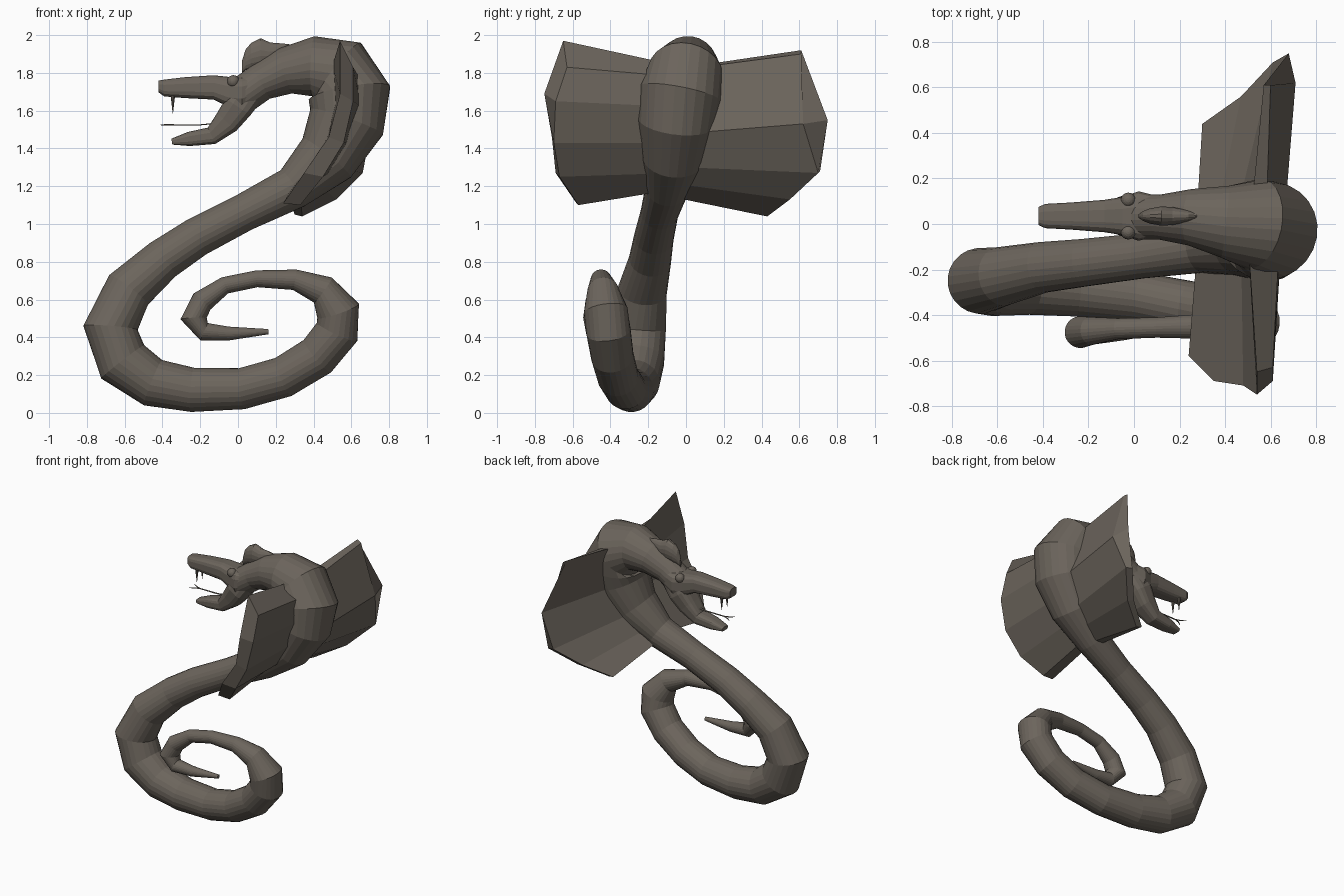
import bpy, bmesh, math
from mathutils import Vector

scales = bpy.data.materials.new("grey_brown")
scales.diffuse_color = (0.15, 0.13, 0.108, 1)
MID = 0.035   # y of the head's symmetry plane


def skin(name, rings):
    """Close a surface over equally sized rings of points."""
    bm = bmesh.new()
    rows = [[bm.verts.new(p) for p in ring] for ring in rings]
    n = len(rows[0])
    for a, b in zip(rows, rows[1:]):
        for i in range(n):
            j = (i + 1) % n
            bm.faces.new((a[i], a[j], b[j], b[i]))
    bm.faces.new(rows[0])
    bm.faces.new(rows[-1])
    bmesh.ops.recalc_face_normals(bm, faces=bm.faces)
    return finish(name, bm)


def finish(name, bm):
    me = bpy.data.meshes.new(name)
    bm.to_mesh(me)
    bm.free()
    me.materials.append(scales)
    ob = bpy.data.objects.new(name, me)
    bpy.context.collection.objects.link(ob)
    return ob


def loft(name, stations, sides=24, power=1.0, upright=False):
    """Sweep a (super)ellipse along stations x, y, z, half width, half height."""
    pts = [Vector(s[:3]) for s in stations]
    rings = []
    for i, s in enumerate(stations):
        t = (pts[min(i + 1, len(pts) - 1)] - pts[max(i - 1, 0)]).normalized()
        if upright:
            t = Vector((-1, 0, 0))
        side = (Vector((0, 1, 0)) - t * t.y).normalized()
        up = t.cross(side)
        ring = []
        for k in range(sides):
            a = math.tau * (k + 0.5) / sides
            c, d = math.cos(a), math.sin(a)
            c = math.copysign(abs(c) ** power, c)
            d = math.copysign(abs(d) ** power, d)
            ring.append(pts[i] + side * c * s[3] + up * d * s[-1])
        rings.append(ring)
    return skin(name, rings)


# coiled body from neck to tail tip: x, y, z, radius
loft("body", [
    (0.02, 0.03, 1.68, 0.10), (0.12, 0.03, 1.75, 0.10), (0.25, 0.03, 1.81, 0.125),
    (0.40, 0.01, 1.835, 0.16), (0.53, 0.0, 1.80, 0.20), (0.59, -0.03, 1.69, 0.22),
    (0.575, -0.05, 1.54, 0.205), (0.47, -0.07, 1.35, 0.165), (0.29, -0.10, 1.19, 0.115),
    (0.03, -0.14, 1.06, 0.10), (-0.22, -0.17, 0.93, 0.105), (-0.40, -0.19, 0.81, 0.112),
    (-0.58, -0.23, 0.65, 0.13), (-0.675, -0.25, 0.45, 0.145), (-0.61, -0.26, 0.27, 0.145),
    (-0.45, -0.27, 0.16, 0.13), (-0.24, -0.29, 0.122, 0.118), (0.02, -0.32, 0.128, 0.11),
    (0.24, -0.36, 0.19, 0.11), (0.42, -0.39, 0.30, 0.113), (0.525, -0.41, 0.43, 0.118),
    (0.53, -0.425, 0.54, 0.117), (0.45, -0.44, 0.65, 0.082), (0.30, -0.45, 0.705, 0.055),
    (0.10, -0.455, 0.71, 0.045), (-0.07, -0.46, 0.675, 0.046), (-0.19, -0.47, 0.59, 0.062),
    (-0.235, -0.475, 0.50, 0.07), (-0.18, -0.48, 0.43, 0.05), (-0.05, -0.475, 0.42, 0.037),
    (0.16, -0.46, 0.43, 0.014)])

# head: upper jaw with snout, then lower jaw
loft("upper_jaw", [
    (0.10, MID, 1.72, 0.09, 0.07), (0.02, MID, 1.695, 0.11, 0.085),
    (-0.05, MID, 1.70, 0.085, 0.08), (-0.13, MID, 1.723, 0.072, 0.065),
    (-0.28, MID, 1.722, 0.06, 0.056), (-0.39, MID, 1.72, 0.054, 0.045),
    (-0.42, MID, 1.728, 0.04, 0.032)], 16, 0.6, True)
loft("lower_jaw", [
    (0.05, MID, 1.70, 0.09, 0.09), (0.00, MID, 1.62, 0.10, 0.08),
    (-0.06, MID, 1.54, 0.08, 0.07), (-0.14, MID, 1.467, 0.06, 0.048),
    (-0.26, MID, 1.45, 0.05, 0.038), (-0.35, MID, 1.436, 0.035, 0.016)], 16, 0.6)

# fin-shaped crest on top of the head
loft("crest", [
    (0.02, MID, 1.83, 0.008, 0.03), (0.04, MID, 1.87, 0.022, 0.055),
    (0.07, MID, 1.89, 0.034, 0.07), (0.12, MID, 1.905, 0.043, 0.08),
    (0.17, MID, 1.90, 0.04, 0.062), (0.24, MID, 1.92, 0.025, 0.036),
    (0.30, MID, 1.93, 0.006, 0.018)], 16, 1.0, True)

for label, s in (("left", 1), ("right", -1)):
    # eyes
    bm = bmesh.new()
    bmesh.ops.create_uvsphere(bm, u_segments=16, v_segments=10, radius=0.033)
    eye = finish(label + "_eye", bm)
    eye.location = (-0.025, MID + s * 0.07, 1.755)
    # fangs
    bm = bmesh.new()
    bmesh.ops.create_cone(bm, cap_ends=True, segments=10, radius1=0.001,
                          radius2=0.013, depth=0.10)
    fang = finish(label + "_fang", bm)
    fang.location = (-0.345, MID + s * 0.032, 1.635)
    # forked tongue tips
    loft(label + "_tongue_tip", [
        (-0.34, MID, 1.525, 0.004), (-0.375, MID + s * 0.012, 1.525, 0.004),
        (-0.41, MID + s * 0.035, 1.525, 0.002)], 6)
loft("tongue", [(-0.04, MID, 1.54, 0.012, 0.004), (-0.20, MID, 1.525, 0.008, 0.003),
                (-0.345, MID, 1.525, 0.006, 0.003)], 8)

# hood plates: each row is root front, outer front, outer back, root back
skin("hood_right", [
    [(0.50, -0.05, 1.84), (0.54, -0.65, 1.97), (0.61, -0.63, 1.83), (0.64, -0.05, 1.78)],
    [(0.51, -0.05, 1.62), (0.54, -0.75, 1.69), (0.61, -0.69, 1.65), (0.65, -0.05, 1.62)],
    [(0.47, -0.05, 1.45), (0.48, -0.71, 1.46), (0.56, -0.70, 1.43), (0.58, -0.05, 1.43)],
    [(0.37, -0.06, 1.30), (0.35, -0.69, 1.27), (0.45, -0.67, 1.25), (0.48, -0.06, 1.27)],
    [(0.28, -0.08, 1.18), (0.24, -0.58, 1.11), (0.33, -0.57, 1.10), (0.35, -0.08, 1.18)]])
skin("hood_left", [
    [(0.51, 0.0, 1.83), (0.57, 0.61, 1.92), (0.60, 0.61, 1.90), (0.58, 0.0, 1.82)],
    [(0.54, 0.0, 1.52), (0.68, 0.75, 1.55), (0.71, 0.62, 1.53), (0.66, 0.0, 1.48)],
    [(0.44, 0.0, 1.33), (0.61, 0.71, 1.28), (0.66, 0.70, 1.27), (0.54, 0.0, 1.30)],
    [(0.35, -0.03, 1.22), (0.47, 0.56, 1.14), (0.52, 0.55, 1.13), (0.43, -0.03, 1.21)],
    [(0.27, -0.06, 1.14), (0.30, 0.44, 1.05), (0.34, 0.43, 1.04), (0.33, -0.06, 1.14)]])
